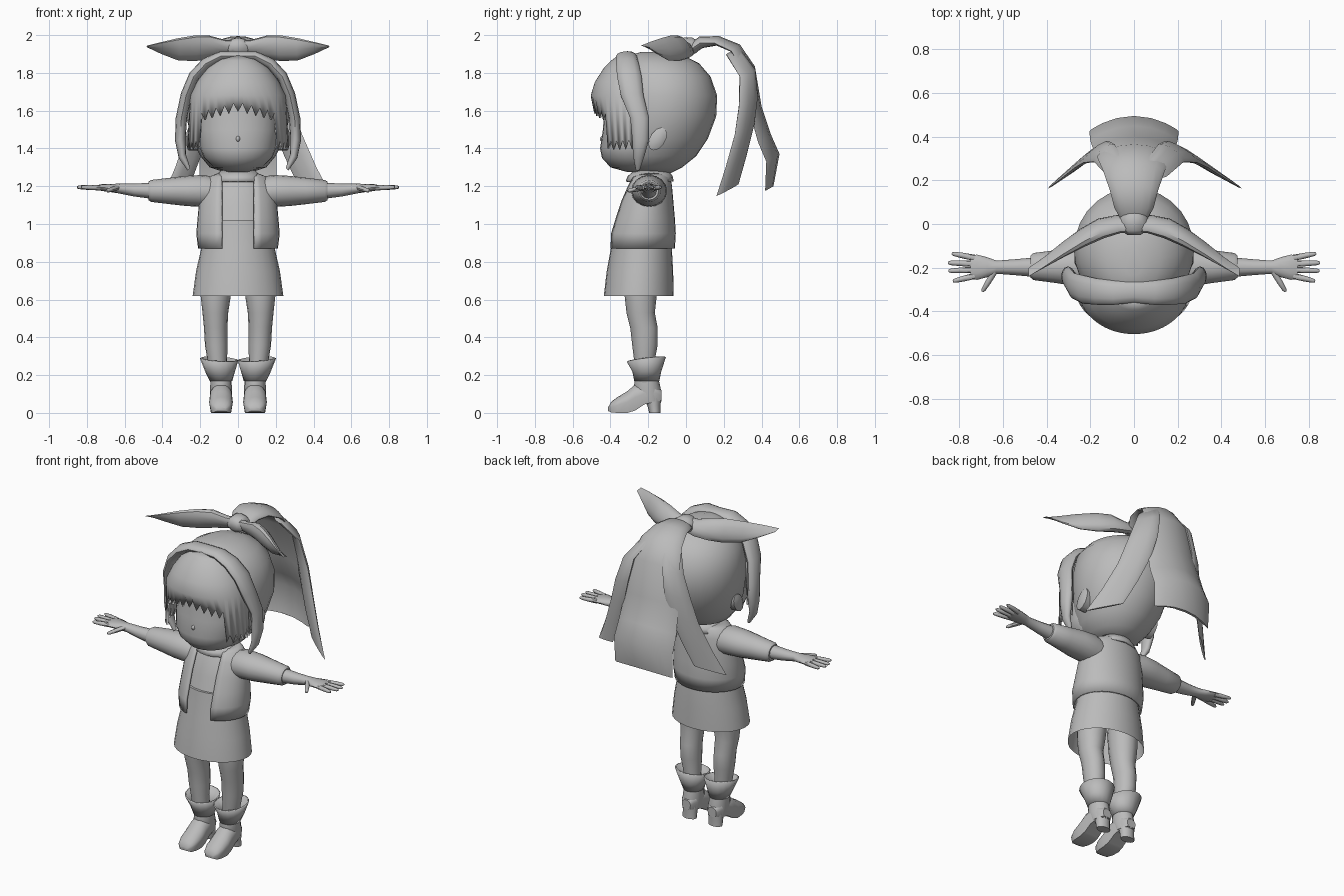
import bpy, bmesh, math
from mathutils import Vector as V

grey = bpy.data.materials.new("plain grey")
grey.diffuse_color = (0.5, 0.5, 0.5, 1)


def finish(name, bm, thick=0, mirror=False, angle=45):
    bmesh.ops.recalc_face_normals(bm, faces=bm.faces[:])
    me = bpy.data.meshes.new(name)
    bm.to_mesh(me)
    bm.free()
    me.materials.append(grey)
    ob = bpy.data.objects.new(name, me)
    bpy.context.collection.objects.link(ob)
    bpy.ops.object.select_all(action='DESELECT')
    ob.select_set(True)
    bpy.context.view_layer.objects.active = ob
    bpy.ops.object.shade_smooth_by_angle(angle=math.radians(angle))
    if thick:
        m = ob.modifiers.new("thickness", 'SOLIDIFY')
        m.thickness, m.offset = thick, 0
    if mirror:
        ob.modifiers.new("mirror", 'MIRROR')
    return ob


def grid(name, rows, closed=True, caps=(True, True), **kw):
    """Skin a list of point rows."""
    bm = bmesh.new()
    vs = [[bm.verts.new(p) for p in r] for r in rows]
    n = len(vs[0])
    for r0, r1 in zip(vs, vs[1:]):
        for i in range(n if closed else n - 1):
            j = (i + 1) % n
            bm.faces.new((r0[i], r0[j], r1[j], r1[i]))
    if closed and caps[0]:
        bm.faces.new(vs[0])
    if closed and caps[1]:
        bm.faces.new(vs[-1])
    return finish(name, bm, **kw)


def ring(c, a, b, n=16, bend=(0, 0, 0)):
    """Ellipse of half axes a and b; bend pulls the two a-ends sideways."""
    out = []
    for i in range(n):
        t = 2 * math.pi * i / n
        out.append(V(c) + V(a) * math.cos(t) + V(b) * math.sin(t) + V(bend) * math.cos(t) ** 2)
    return out


def zring(z, y0, y1, rx, x=0, n=20):
    return ring((x, (y0 + y1) / 2, z), (rx, 0, 0), (0, (y1 - y0) / 2, 0), n)


def stack(name, data, x=0, n=20, **kw):
    return grid(name, [zring(*d, x=x, n=n) for d in data], **kw)


# Head
stack("head", [(1.27, -.2, -.08, .06), (1.30, -.36, -.02, .15), (1.36, -.40, .055, .2),
               (1.45, -.40, .115, .245), (1.57, -.40, .16, .275), (1.68, -.40, .165, .275),
               (1.78, -.38, .13, .25), (1.85, -.35, .07, .19), (1.89, -.31, -.01, .12),
               (1.91, -.24, -.1, .04)], n=28)
stack("face", [(1.275, -.31, -.2, .05), (1.30, -.40, -.15, .13), (1.35, -.445, -.12, .18),
               (1.40, -.455, -.12, .2), (1.50, -.44, -.12, .21), (1.64, -.43, -.12, .21)], n=28)
grid("nose", [ring((0, y, 1.45), (r, 0, 0), (0, 0, r * 1.4), 8)
              for y, r in ((-.43, .016), (-.45, .01), (-.456, .003))])
grid("ear", [ring((x, -.15, 1.45), (0, .045 * k, 0), (0, .02 * k, .06 * k), 12)
             for x, k in ((.21, 1), (.262, 1), (.272, .6))], mirror=True)

# Fringe with a jagged lower edge
levels = [(1.89, -.35, .05), (1.86, -.39, .11), (1.82, -.43, .16), (1.75, -.475, .21), (1.68, -.497, .245)]
N = 40
rows = []
for z, yf, rx in levels + [(None, -.48, .26)]:
    row = []
    for i in range(N + 1):
        p = math.radians(-105 + 210 * i / N)
        low = 1.62 - .06 * min(1, abs(p)) + (.025 if i % 2 else -.025)
        if abs(p) > .85:
            low -= .14
        row.append((rx * math.sin(p), -.30 + (yf + .30) * math.cos(p), z or low))
    rows.append(row)
grid("fringe", rows, closed=False, thick=.015)

# Arched hair band that falls into two side locks
half = [(.26, 1.29, -.255, .012, .01), (.295, 1.36, -.25, .03, .022), (.305, 1.45, -.24, .045, .03),
        (.30, 1.56, -.245, .05, .03), (.275, 1.68, -.285, .06, .03), (.235, 1.78, -.3, .065, .03),
        (.17, 1.85, -.31, .06, .03), (.09, 1.89, -.315, .055, .025)]
arch = [(-x, z, y, w, t) for x, z, y, w, t in half] + [(0, 1.89, -.31, .05, .025)] + half[::-1]
grid("side_locks", [ring((x, y, z), (0, w, 0), V((x, 0, z - 1.55)).normalized() * t, 12)
                    for x, z, y, w, t in arch])

# Bow
grid("bow_wing", [ring((x, y, z), (0, -.02, h), (.4 * t, t, 0), 12) for x, y, z, h, t in
     ((0, .0, 1.94, .035, .035), (.07, .0, 1.93, .045, .035), (.15, -.02, 1.935, .062, .04),
      (.23, -.06, 1.93, .068, .035), (.32, -.115, 1.925, .058, .025), (.41, -.175, 1.932, .03, .012),
      (.482, -.22, 1.94, .004, .003))], mirror=True)
grid("bow_knot", [ring((0, y, 1.94), (r, 0, 0), (0, 0, r * .75), 12)
                  for y, r in ((-.05, .03), (-.03, .06), (.03, .065), (.06, .04))])

# Ponytail: central sheet and two swept side strands
grid("ponytail", [ring((0, y, z), (w, 0, 0), V((0, ny, nz)) * t, 16, (0, -b * .6, -b * .4))
     for y, z, w, ny, nz, t, b in
     ((.02, 1.92, .06, -.7, .7, .03, 0), (.08, 1.962, .09, -.3, 1, .03, .01),
      (.17, 1.97, .11, .2, 1, .025, .03), (.27, 1.935, .14, .7, .7, .022, .05),
      (.345, 1.83, .17, 1, .2, .02, .06), (.38, 1.62, .185, 1, .1, .02, .07),
      (.435, 1.47, .2, 1, .2, .015, .09), (.485, 1.37, .205, 1, .1, .01, .1),
      (.455, 1.2, .2, 1, 0, .008, .06))])
for s, k, label in ((-1, .8, "left"), (1, 1, "right")):
    path = [(.10, .25, 1.91, .05, .02), (.17, .325, 1.80, .06, .018), (.215, .33, 1.65, .075, .018),
            (.26, .31, 1.5, .08, .015), (.33, .265, 1.33, .085, .012), (.405, .22, 1.18, .09, .006)]
    grid(label + "_strand", [ring((s * x * k, y, z), (s * w * k, -w * .65, -w * .35), (s * t * .6, t, 0), 10)
                             for x, y, z, w, t in path])

# Torso
stack("neck", [(1.18, -.26, -.12, .065), (1.32, -.25, -.13, .06)], n=14)
stack("shirt", [(.97, -.375, -.09, .18), (1.1, -.335, -.09, .18), (1.2, -.3, -.095, .16),
                (1.25, -.27, -.11, .1)])
stack("skirt", [(.62, -.435, -.065, .24), (.75, -.42, -.068, .222), (.87, -.398, -.075, .195),
                (1.02, -.375, -.09, .178)], n=28, caps=(False, True))
rows = []
for z, y0, y1, rx in ((.87, -.41, -.065, .205), (.95, -.405, -.06, .215), (1.03, -.38, -.065, .208),
                      (1.12, -.35, -.073, .2), (1.2, -.315, -.08, .185), (1.245, -.295, -.088, .15),
                      (1.265, -.275, -.1, .1)):
    g = math.asin(min(.9, .085 / rx))
    row = []
    for i in range(29):
        p = g + (2 * math.pi - 2 * g) * i / 28
        row.append((rx * math.sin(p), (y0 + y1) / 2 - (y1 - y0) / 2 * math.cos(p), z))
    rows.append(row)
grid("jacket", rows, closed=False, thick=.012)
stack("collar", [(1.225, -.315, -.07, .135), (1.25, -.305, -.075, .12), (1.29, -.26, -.1, .075)],
      caps=(False, False), thick=.01)

# Arms, reaching straight out
grid("sleeve", [ring((x, -.195, z), (0, ry, 0), (0, 0, rz), 16) for x, z, ry, rz in
     ((.1, 1.16, .08, .08), (.18, 1.175, .095, .085), (.27, 1.175, .09, .08), (.36, 1.175, .075, .07),
      (.46, 1.175, .062, .058), (.475, 1.175, .05, .048))], mirror=True)
grid("forearm", [ring((x, -.198, z), (0, ry, 0), (0, 0, rz), 12) for x, z, ry, rz in
     ((.44, 1.175, .046, .044), (.55, 1.18, .036, .034), (.63, 1.188, .03, .026), (.67, 1.19, .045, .022),
      (.72, 1.193, .058, .018), (.75, 1.193, .052, .012))], mirror=True)
fingers = [((.73, -.155), (.835, -.135)), ((.74, -.182), (.853, -.178)), ((.74, -.21), (.85, -.215)),
           ((.73, -.238), (.83, -.262)), ((.64, -.22), (.695, -.31))]
for i, (p, q) in enumerate(fingers):
    p, q = V((*p, 1.192)), V((*q, 1.195 if i < 4 else 1.175))
    side = (q - p).cross(V((0, 0, 1))).normalized()
    grid("finger_%d" % (i + 1), [ring(p.lerp(q, t), side * r, (0, 0, r), 8)
         for t, r in ((0, .014), (.5, .013), (.9, .01), (1, .005))], mirror=True)

# Legs
grid("leg", [zring(z, y0, y1, r, x, 16) for z, y0, y1, r, x in
     ((.15, -.26, -.16, .045, .1), (.28, -.275, -.165, .052, .11), (.36, -.285, -.15, .06, .115),
      (.45, -.295, -.15, .062, .118), (.53, -.315, -.165, .068, .12), (.62, -.325, -.155, .08, .118),
      (.75, -.33, -.14, .085, .112))], mirror=True)

# Boots: flared cuff, shaft, foot and heel
cuff = [zring(z, y0, y1, r, x, 16) for z, y0, y1, r, x in
        ((.17, -.27, -.145, .056, .09), (.22, -.28, -.135, .075, .095), (.285, -.31, -.11, .098, .1))]
for v in cuff[-1]:
    v.z += .12 * (v.y + .21) + .06 * (v.x - .1)
grid("boot_cuff", cuff, caps=(False, False), thick=.008, mirror=True)
grid("boot_shaft", [zring(z, y0, y1, r, .09, 16) for z, y0, y1, r in
     ((.06, -.25, -.13, .05), (.11, -.28, -.13, .058), (.18, -.27, -.145, .056),
      (.21, -.265, -.15, .055))], mirror=True)


def foot_ring(y, lo, hi, w):
    pts = ring((.09, y, (lo + hi) / 2), (w, 0, 0), (0, 0, (hi - lo) / 2), 16)
    for v in pts:  # flat sole
        if v.z < (lo + hi) / 2 - .001:
            v.z = lo
            v.x = .09 + max(-.85 * w, min(.85 * w, (v.x - .09) * 1.3))
    return pts


grid("boot_foot", [foot_ring(*d) for d in
     ((-.412, .01, .03, .025), (-.395, .002, .06, .048), (-.36, 0, .085, .06), (-.31, 0, .115, .063),
      (-.27, .012, .15, .06), (-.22, .045, .16, .057), (-.16, .06, .15, .05), (-.13, .065, .12, .03))],
     mirror=True)
stack("boot_heel", [(0, -.195, -.135, .045), (.04, -.205, -.135, .045), (.09, -.23, -.13, .05)],
      x=.09, n=12, mirror=True)
